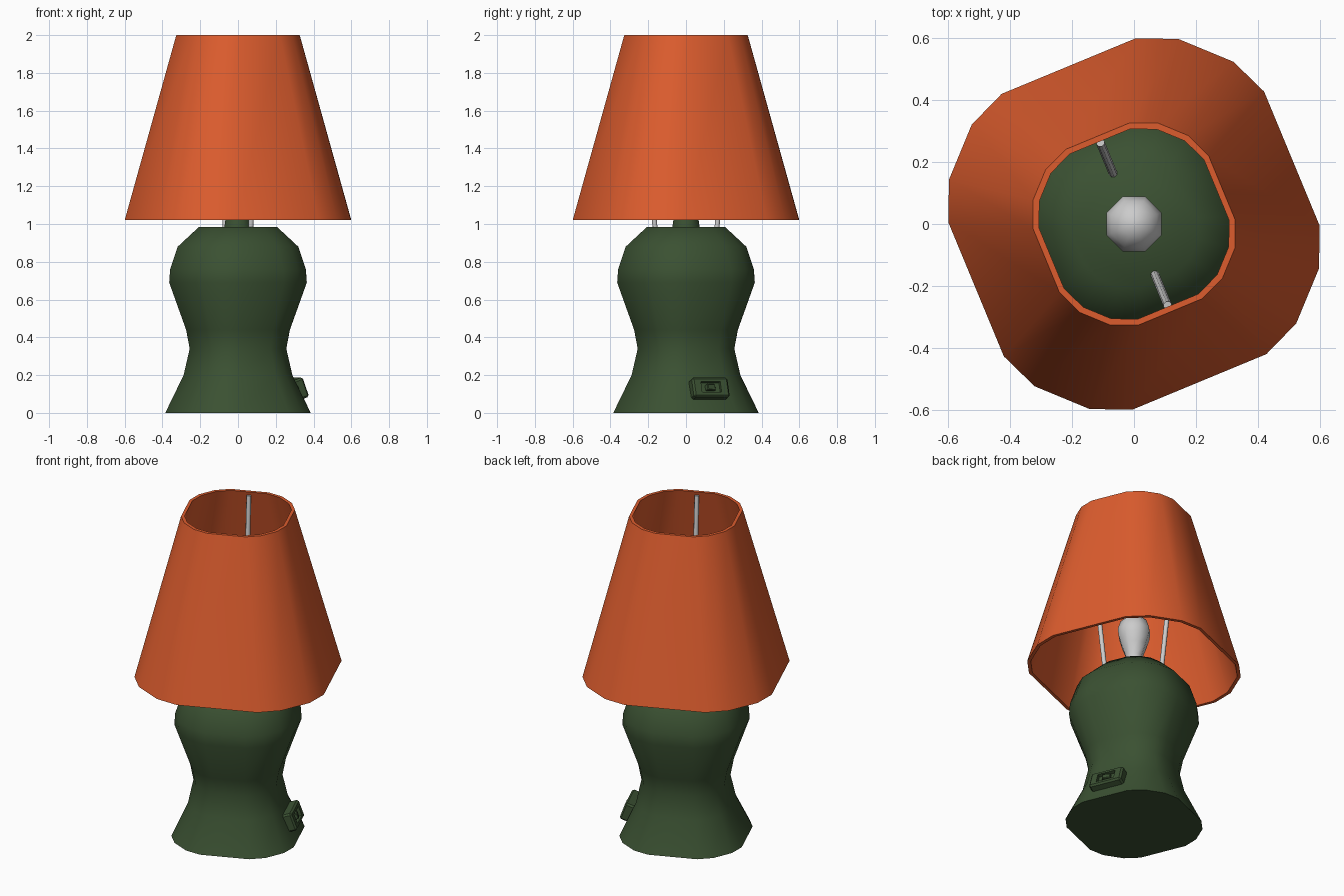
import bpy
import bmesh
from math import radians, sin, cos, pi
from mathutils import Vector, Matrix

cube = bpy.data.objects.get("Cube")
if cube:
    bpy.data.objects.remove(cube, do_unlink=True)

TWIST = radians(22.5)  # the squarish outline is turned by this angle


def make_material(name, color):
    mat = bpy.data.materials.new(name)
    mat.use_nodes = True
    mat.diffuse_color = color
    bsdf = mat.node_tree.nodes["Principled BSDF"]
    bsdf.inputs["Base Color"].default_value = color
    bsdf.inputs["Roughness"].default_value = 0.6
    return mat


def finish(name, bm, mat=None, angle=50):
    bmesh.ops.recalc_face_normals(bm, faces=bm.faces)
    mesh = bpy.data.meshes.new(name)
    bm.to_mesh(mesh)
    bm.free()
    obj = bpy.data.objects.new(name, mesh)
    bpy.context.collection.objects.link(obj)
    if mat:
        mesh.materials.append(mat)
    bpy.ops.object.select_all(action="DESELECT")
    obj.select_set(True)
    bpy.context.view_layer.objects.active = obj
    bpy.ops.object.shade_smooth_by_angle(angle=radians(angle))
    return obj


def rounded_square(extent, spread):
    """Square outline with four points on each softened corner."""
    points = []
    for corner in range(4):
        middle = TWIST + pi / 4 + corner * pi / 2
        for offset, scale in ((-spread, 1), (-9, 1.025), (9, 1.025), (spread, 1)):
            a = middle + radians(offset)
            points.append((extent * scale * cos(a), extent * scale * sin(a)))
    return points


def polygon(radius, sides):
    angles = [(i + 0.5) * 2 * pi / sides for i in range(sides)]
    return [(radius * cos(a), radius * sin(a)) for a in angles]


def loft(bm, sections, closed=False):
    """Skin stacked outlines, given as (outline, z) pairs."""
    rings = [[bm.verts.new((x, y, z)) for x, y in pts] for pts, z in sections]
    pairs = list(zip(rings, rings[1:]))
    if closed:
        pairs.append((rings[-1], rings[0]))
    else:
        bm.faces.new(rings[0])
        bm.faces.new(rings[-1])
    for low, high in pairs:
        for i in range(len(low)):
            j = (i + 1) % len(low)
            bm.faces.new((low[i], low[j], high[j], high[i]))


green = make_material("dark_green", (0.043, 0.082, 0.032, 1))
orange = make_material("orange", (0.72, 0.108, 0.027, 1))

# Curved body: extent, height, corner spread
body = [(0.385, 0, 23), (0.288, 0.2, 24), (0.256, 0.34, 25), (0.275, 0.44, 25),
        (0.365, 0.69, 26), (0.36, 0.76, 26), (0.32, 0.88, 27), (0.207, 0.985, 28)]
bm = bmesh.new()
loft(bm, [(rounded_square(e, s), z) for e, z, s in body])
finish("lamp_body", bm, green)

# Hollow shade: up the outside, down the inside
shade = [(0.6, 1.02, 22), (0.327, 2, 25), (0.307, 2, 25), (0.58, 1.02, 22)]
bm = bmesh.new()
loft(bm, [(rounded_square(e, s), z) for e, z, s in shade], closed=True)
finish("shade", bm, orange)

# Bulb holder and bulb
bm = bmesh.new()
loft(bm, [(polygon(r, 8), z) for r, z in ((0.08, 0.97), (0.065, 1.07))])
finish("bulb_holder", bm, green)

bulb = [(0.045, 1.05), (0.05, 1.1), (0.075, 1.17), (0.093, 1.23),
        (0.096, 1.27), (0.08, 1.32), (0.045, 1.355), (0.012, 1.365)]
bm = bmesh.new()
loft(bm, [(polygon(r, 8), z) for r, z in bulb])
finish("bulb", bm, angle=60)

# Two slanted rods carrying the shade
for name, turn in (("back_rod", pi / 2), ("front_rod", -pi / 2)):
    out = Vector((cos(TWIST + turn), sin(TWIST + turn), 0))
    foot = out * 0.175 + Vector((0, 0, 0.96))
    head = out * 0.285 + Vector((0, 0, 1.98))
    axis = head - foot
    bm = bmesh.new()
    bmesh.ops.create_cone(
        bm, cap_ends=True, segments=8, radius1=0.014, radius2=0.014,
        depth=axis.length,
        matrix=Matrix.Translation((foot + head) / 2)
        @ axis.to_track_quat("Z", "Y").to_matrix().to_4x4())
    finish(name, bm)

# Switch on the sloped left side; local +x points out of the body
place = (Matrix.Rotation(TWIST, 4, "Z") @ Matrix.Translation((0.35, 0, 0.138))
         @ Matrix.Rotation(radians(-20), 4, "Y"))


def box(bm, size, centre):
    made = bmesh.ops.create_cube(bm, size=1)["verts"]
    bmesh.ops.scale(bm, vec=size, verts=made)
    bmesh.ops.translate(bm, vec=centre, verts=made)
    return made


# Housing with a recessed window
bm = bmesh.new()
box(bm, (0.11, 0.205, 0.11), (-0.055, 0, 0))
bmesh.ops.bevel(bm, geom=bm.edges[:], offset=0.01, segments=1, affect="EDGES")
bm.normal_update()
front = max(bm.faces, key=lambda f: f.calc_center_median().x)
bmesh.ops.inset_region(bm, faces=[front], thickness=0.022)
bmesh.ops.scale(bm, vec=(1, 0.72, 1), verts=front.verts)
well = bmesh.ops.extrude_discrete_faces(bm, faces=[front])["faces"][0]
bmesh.ops.translate(bm, vec=(-0.02, 0, 0), verts=well.verts)
bm.transform(place)
finish("switch_housing", bm, green, 30)

# Rocker tilted inside the window
bm = bmesh.new()
rocker = box(bm, (0.03, 0.05, 0.035), (0, 0, 0))
bmesh.ops.bevel(bm, geom=bm.edges[:], offset=0.004, segments=1, affect="EDGES")
bm.transform(place @ Matrix.Translation((-0.015, 0, 0))
             @ Matrix.Rotation(radians(12), 4, "Z"))
finish("switch_rocker", bm, green, 30)
